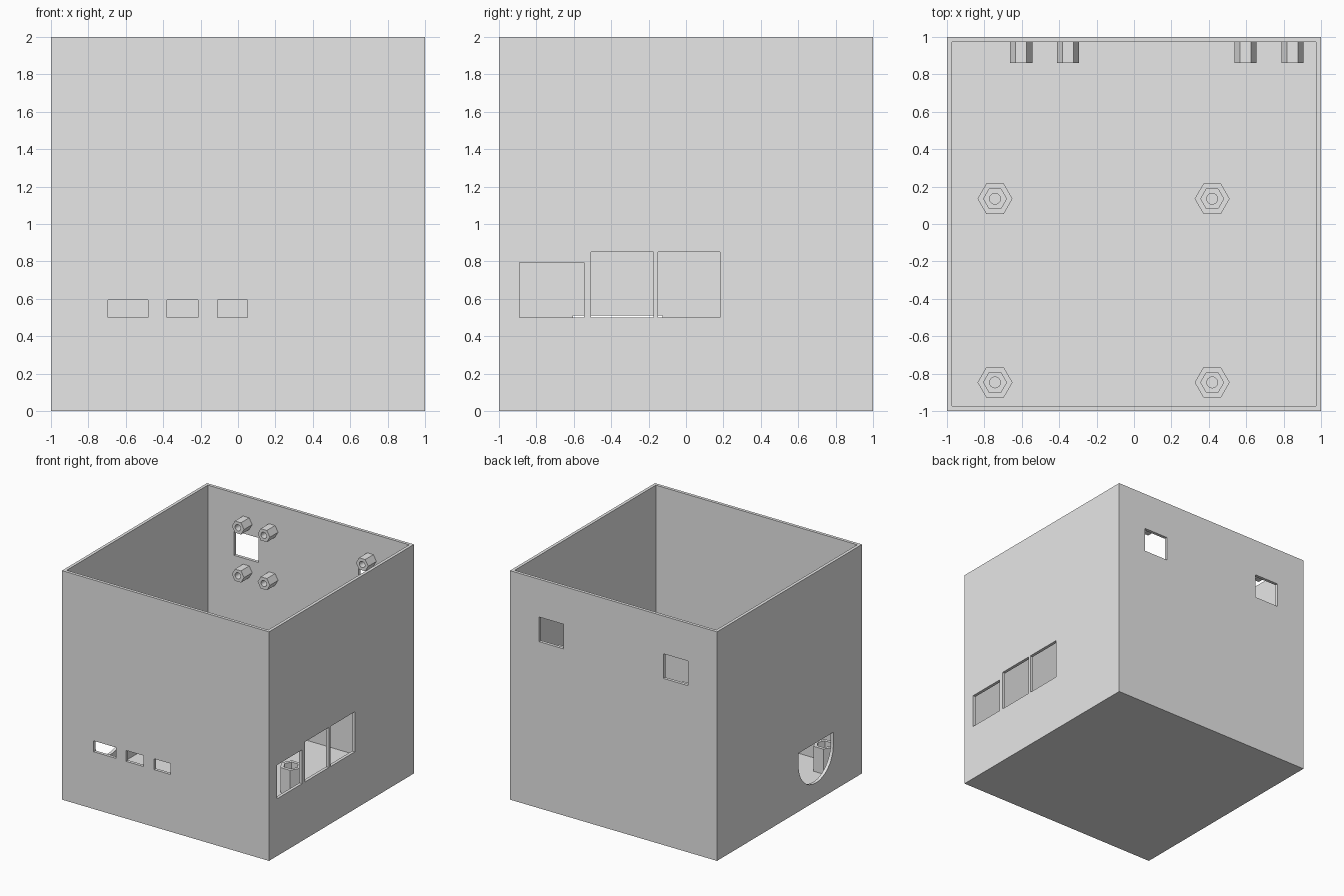
import bpy, bmesh
from math import cos, sin, pi
from mathutils import Matrix, Vector

cube = bpy.data.objects.get("Cube")
if cube:
    bpy.data.objects.remove(cube, do_unlink=True)

WALL = 0.027
INNER = 1 - WALL

grey = bpy.data.materials.new("light grey")
grey.use_nodes = True
grey.diffuse_color = (0.8, 0.8, 0.8, 1)
grey.node_tree.nodes["Principled BSDF"].inputs["Base Color"].default_value = (0.8, 0.8, 0.8, 1)


def add_box(bm, low, high):
    low, high = Vector(low), Vector(high)
    place = Matrix.Translation((low + high) / 2) @ Matrix.Diagonal((*(high - low), 1))
    bmesh.ops.create_cube(bm, size=1, matrix=place)


def add_prism(bm, points, depth):
    """Extrude a closed outline of 3D points by a depth vector."""
    face = bm.faces.new([bm.verts.new(p) for p in points])
    top = bmesh.ops.extrude_face_region(bm, geom=[face], use_keep_orig=True)["geom"]
    bmesh.ops.translate(bm, vec=depth, verts=[v for v in top if isinstance(v, bmesh.types.BMVert)])


def polygon(radius, sides, z):
    return [(radius * cos(2 * pi * i / sides), radius * sin(2 * pi * i / sides), z)
            for i in range(sides)]


def make(name, bm):
    bmesh.ops.recalc_face_normals(bm, faces=bm.faces)
    mesh = bpy.data.meshes.new(name)
    bm.to_mesh(mesh)
    bm.free()
    mesh.materials.append(grey)
    obj = bpy.data.objects.new(name, mesh)
    bpy.context.collection.objects.link(obj)
    return obj


def cut(obj, bm):
    """Subtract the shapes in bm from obj and discard the cutter."""
    cutter = make("cutter", bm)
    cutter.hide_render = True
    mod = obj.modifiers.new("cut", 'BOOLEAN')
    mod.operation, mod.solver, mod.object = 'DIFFERENCE', 'EXACT', cutter
    bpy.context.view_layer.objects.active = obj
    bpy.ops.object.modifier_apply(modifier=mod.name)
    bpy.data.objects.remove(cutter, do_unlink=True)


def standoff(name, radius, height, hole, pocket=0, pocket_depth=0):
    """Hexagonal post along z with a round bore and an optional hex nut pocket."""
    bm = bmesh.new()
    add_prism(bm, polygon(radius, 6, 0), (0, 0, height))
    post = make(name, bm)
    bm = bmesh.new()
    add_prism(bm, polygon(hole, 24, -0.02), (0, 0, height + 0.04))
    cut(post, bm)
    if pocket:
        bm = bmesh.new()
        add_prism(bm, polygon(pocket, 6, height - pocket_depth), (0, 0, pocket_depth + 0.02))
        cut(post, bm)
    return post


def copies(first, places):
    """Put the first object at the first place and linked copies at the rest."""
    for i, place in enumerate(places):
        obj = first if i == 0 else first.copy()
        if i:
            bpy.context.collection.objects.link(obj)
        obj.location = place


# Open-topped case
bm = bmesh.new()
add_box(bm, (-1, -1, 0), (1, 1, 2))
case = make("open_case", bm)
bm = bmesh.new()
add_box(bm, (-INNER, -INNER, WALL), (INNER, INNER, 2.1))
cut(case, bm)

bm = bmesh.new()
# Front slots
for x0, x1 in ((-0.695, -0.48), (-0.38, -0.215), (-0.11, 0.05)):
    add_box(bm, (x0, -1.05, 0.5), (x1, -0.95, 0.595))
# Side port windows
for y0, y1, top in ((-0.89, -0.545, 0.795), (-0.507, -0.175, 0.85), (-0.15, 0.183, 0.85)):
    add_box(bm, (0.95, y0, 0.5), (1.05, y1, top))
# Rear square windows
for x in (-0.6, 0.6):
    add_box(bm, (x - 0.118, 0.95, 1.455), (x + 0.118, 1.05, 1.67))
# Round-bottomed opening in the opposite side
outline = [(-1.05, -0.365 + 0.24 * cos(a), 0.4 + 0.24 * sin(a))
           for a in (pi + pi * i / 24 for i in range(25))]
outline += [(-1.05, -0.125, 0.51), (-1.05, -0.605, 0.51)]
add_prism(bm, outline, (0.1, 0, 0))
cut(case, bm)

# Floor standoffs with nut pockets
post = standoff("floor_standoff", 0.0935, 0.245 - WALL, 0.029, 0.0615, 0.08)
copies(post, [(x, y, WALL) for x in (-0.743, 0.418) for y in (-0.847, 0.135)])

# Rear wall standoffs around the square windows
peg = standoff("wall_standoff", 0.059, INNER - 0.86, 0.027)
peg.rotation_euler.x = pi / 2
copies(peg, [(x, INNER, z) for x in (-0.603, -0.353, 0.597, 0.847) for z in (1.35, 1.77)])
